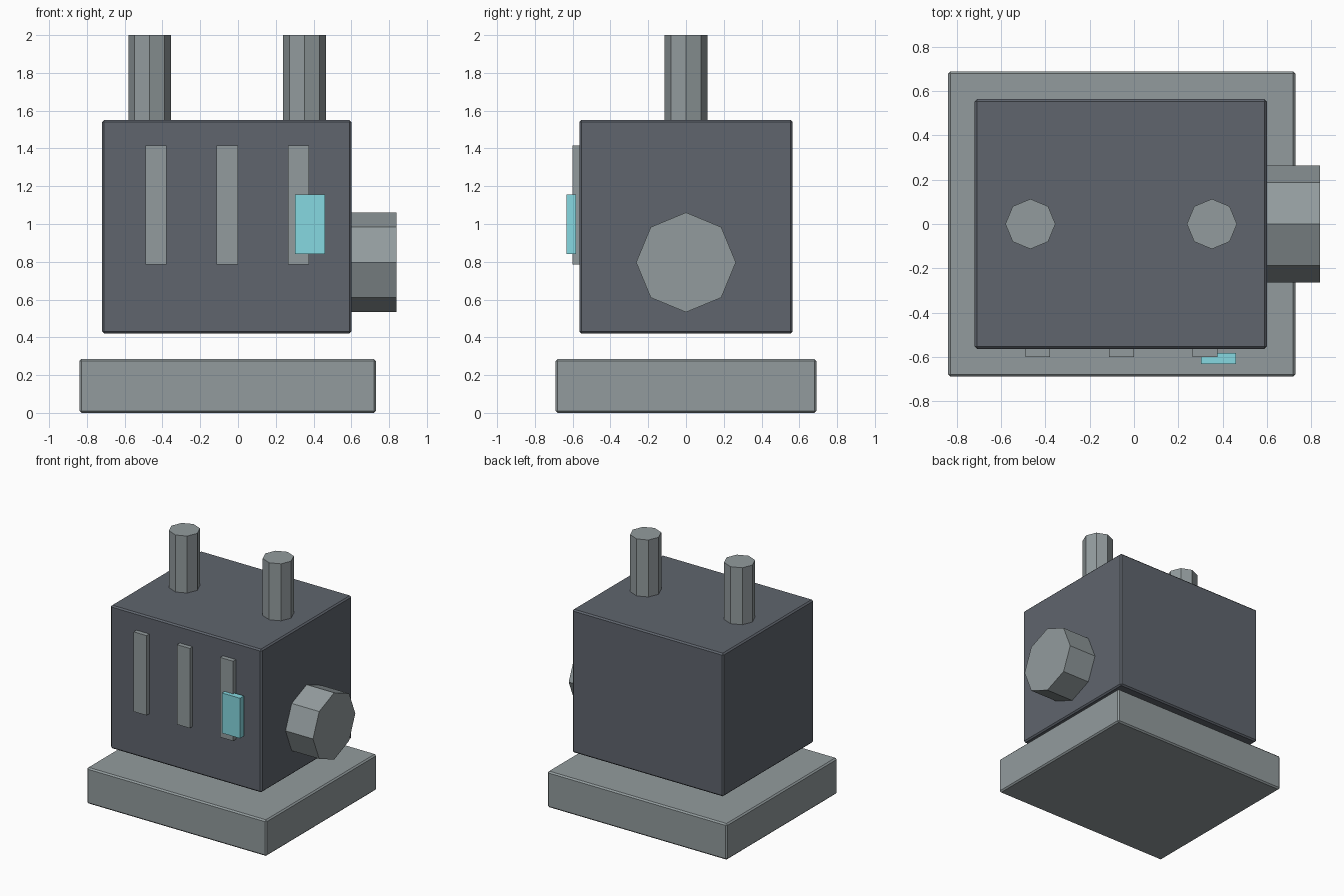
import bpy
from math import pi
from mathutils import Matrix, Vector

old = bpy.data.objects.get("Cube")
if old:
    bpy.data.objects.remove(old, do_unlink=True)


def material(name, rgb):
    mat = bpy.data.materials.new(name)
    mat.use_nodes = True
    colour = (*rgb, 1)
    mat.diffuse_color = colour
    mat.node_tree.nodes["Principled BSDF"].inputs["Base Color"].default_value = colour
    return mat


steel = material("steel grey", (0.29, 0.33, 0.34))
iron = material("dark iron", (0.115, 0.13, 0.155))
glow = material("cyan panel", (0.24, 0.69, 0.75))


def box(name, low, high, mat, bevel=0):
    low, high = Vector(low), Vector(high)
    bpy.ops.mesh.primitive_cube_add(size=1)
    obj = bpy.context.object
    obj.name = name
    obj.data.transform(Matrix.Translation((low + high) / 2) @ Matrix.Diagonal((*(high - low), 1)))
    obj.data.materials.append(mat)
    if bevel:
        mod = obj.modifiers.new("chamfer", "BEVEL")
        mod.width = bevel
        mod.segments = 1
    return obj


def octagon_rod(name, centre, radius, length, mat, turn=0):
    bpy.ops.mesh.primitive_cylinder_add(vertices=8, radius=radius, depth=length)
    obj = bpy.context.object
    obj.name = name
    obj.data.transform(Matrix.Translation(centre) @ Matrix.Rotation(turn, 4, "Y"))
    obj.data.materials.append(mat)
    return obj


# Plinth and the housing floating above it
box("base_slab", (-0.84, -0.69, 0), (0.73, 0.69, 0.285), steel, 0.011)
box("housing", (-0.72, -0.565, 0.42), (0.60, 0.565, 1.55), iron, 0.011)

# Exhaust stacks on top
for side, x in (("right", -0.468), ("left", 0.352)):
    octagon_rod(f"{side}_stack", (x, 0, 1.76), 0.113, 0.48, steel)

# Drive hub on the side
octagon_rod("side_hub", (0.70, 0, 0.797), 0.264, 0.28, steel, pi / 2)

# Front vent slats
for i, x in enumerate((-0.435, -0.057, 0.321)):
    box(f"vent_slat_{i + 1}", (x - 0.056, -0.60, 0.785), (x + 0.056, -0.55, 1.415), steel)

# Status panel in front of the last slat
box("status_panel", (0.303, -0.632, 0.84), (0.46, -0.582, 1.157), glow)
